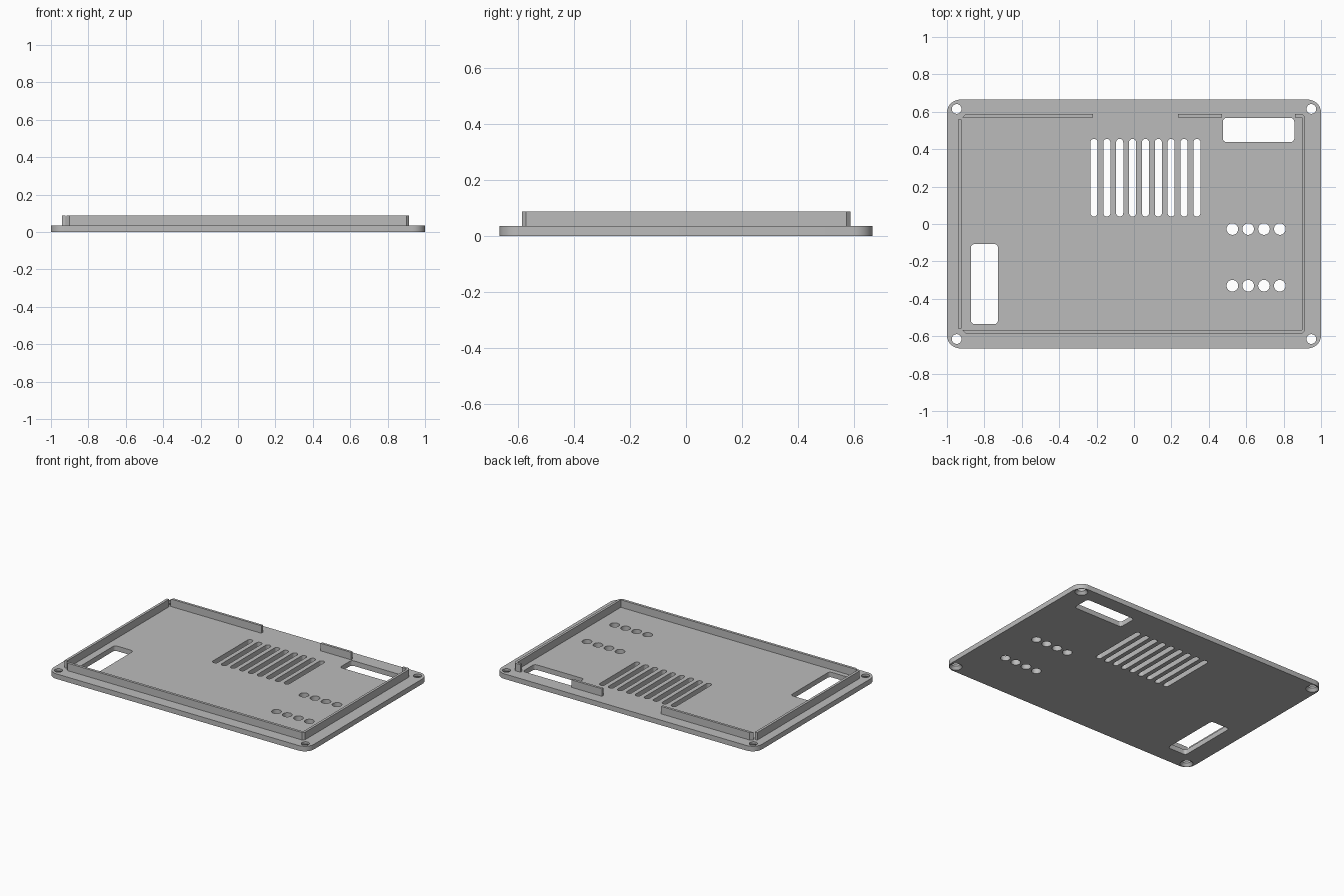
import bpy
import bmesh
from math import cos, sin, pi, radians

if "Cube" in bpy.data.objects:
    bpy.data.objects.remove(bpy.data.objects["Cube"])

GREY = (0.5, 0.5, 0.5, 1)
grey = bpy.data.materials.new("plain grey")
grey.use_nodes = True
grey.diffuse_color = GREY
grey.node_tree.nodes["Principled BSDF"].inputs["Base Color"].default_value = GREY

THICK = 0.035
TOP = 0.087


def rounded(x0, x1, y0, y1, r, steps=8):
    """Counter-clockwise outline of a rectangle with round corners."""
    centres = [(x1 - r, y1 - r), (x0 + r, y1 - r), (x0 + r, y0 + r), (x1 - r, y0 + r)]
    return [(cx + r * cos((q + i / steps) * pi / 2), cy + r * sin((q + i / steps) * pi / 2))
            for q, (cx, cy) in enumerate(centres) for i in range(steps + 1)]


def circle(cx, cy, r, n=32):
    return [(cx + r * cos(2 * pi * i / n), cy + r * sin(2 * pi * i / n)) for i in range(n)]


def loft(bm, layers):
    """Closed solid through outlines stacked at given heights."""
    rings = [[bm.verts.new((x, y, z)) for x, y in outline] for outline, z in layers]
    n = len(rings[0])
    for low, high in zip(rings, rings[1:]):
        for i in range(n):
            j = (i + 1) % n
            bm.faces.new((low[i], low[j], high[j], high[i]))
    bm.faces.new(rings[0][::-1])
    bm.faces.new(rings[-1])


def make(name, solids):
    bm = bmesh.new()
    for layers in solids:
        loft(bm, layers)
    bmesh.ops.remove_doubles(bm, verts=bm.verts, dist=1e-5)
    bmesh.ops.recalc_face_normals(bm, faces=bm.faces)
    mesh = bpy.data.meshes.new(name)
    bm.to_mesh(mesh)
    bm.free()
    mesh.materials.append(grey)
    obj = bpy.data.objects.new(name, mesh)
    bpy.context.collection.objects.link(obj)
    return obj


def activate(obj):
    bpy.ops.object.select_all(action="DESELECT")
    obj.select_set(True)
    bpy.context.view_layer.objects.active = obj


def through(outline):
    return [(outline, -0.02), (outline, THICK + 0.02)]


# Base plate
plate = make("base_plate", [[(rounded(-1, 1, -0.665, 0.665, 0.07), 0),
                             (rounded(-1, 1, -0.665, 0.665, 0.07), THICK)]])

# Connector windows
cuts = [through(rounded(0.475, 0.857, 0.438, 0.567, 0.02)),
        through(rounded(-0.872, -0.727, -0.535, -0.107, 0.02))]

# Ventilation slots
for i in range(9):
    x = -0.214 + i * 0.0688
    cuts.append(through(rounded(x - 0.019, x + 0.019, 0.04, 0.455, 0.0188)))

# Two rows of round holes
for y in (-0.027, -0.33):
    for i in range(4):
        cuts.append(through(circle(0.526 + i * 0.0845, y, 0.031)))

# Screw holes, countersunk from below
for x in (-0.948, 0.948):
    for y in (-0.615, 0.615):
        cuts.append([(circle(x, y, r), z) for r, z in
                     ((0.041, -0.02), (0.041, 0), (0.026, 0.02), (0.026, THICK + 0.02))])

cutter = make("hole_cutter", cuts)
cutter.hide_render = True
mod = plate.modifiers.new("holes", "BOOLEAN")
mod.operation = "DIFFERENCE"
mod.solver = "EXACT"
mod.object = cutter
activate(plate)
bpy.ops.object.modifier_apply(modifier=mod.name)
bpy.data.objects.remove(cutter)
bpy.ops.object.shade_smooth_by_angle(angle=radians(30))

# Locating rim, with gaps along the back
walls = {
    "front_and_left_rim": [(-0.9, -0.585), (0.9, -0.585), (0.915, -0.57), (0.915, 0.572),
                           (0.9, 0.587), (0.86, 0.587), (0.86, 0.57), (0.898, 0.57),
                           (0.898, -0.567), (-0.917, -0.567)],
    "right_rim": [(-0.94, -0.56), (-0.922, -0.56), (-0.922, 0.56), (-0.94, 0.56)],
    "back_rim_long": [(-0.917, 0.57), (-0.22, 0.57), (-0.22, 0.587), (-0.9, 0.587)],
    "back_rim_short": [(0.235, 0.57), (0.47, 0.57), (0.47, 0.587), (0.235, 0.587)],
}
for name, outline in walls.items():
    make(name, [[(outline, THICK - 0.005), (outline, TOP)]])
